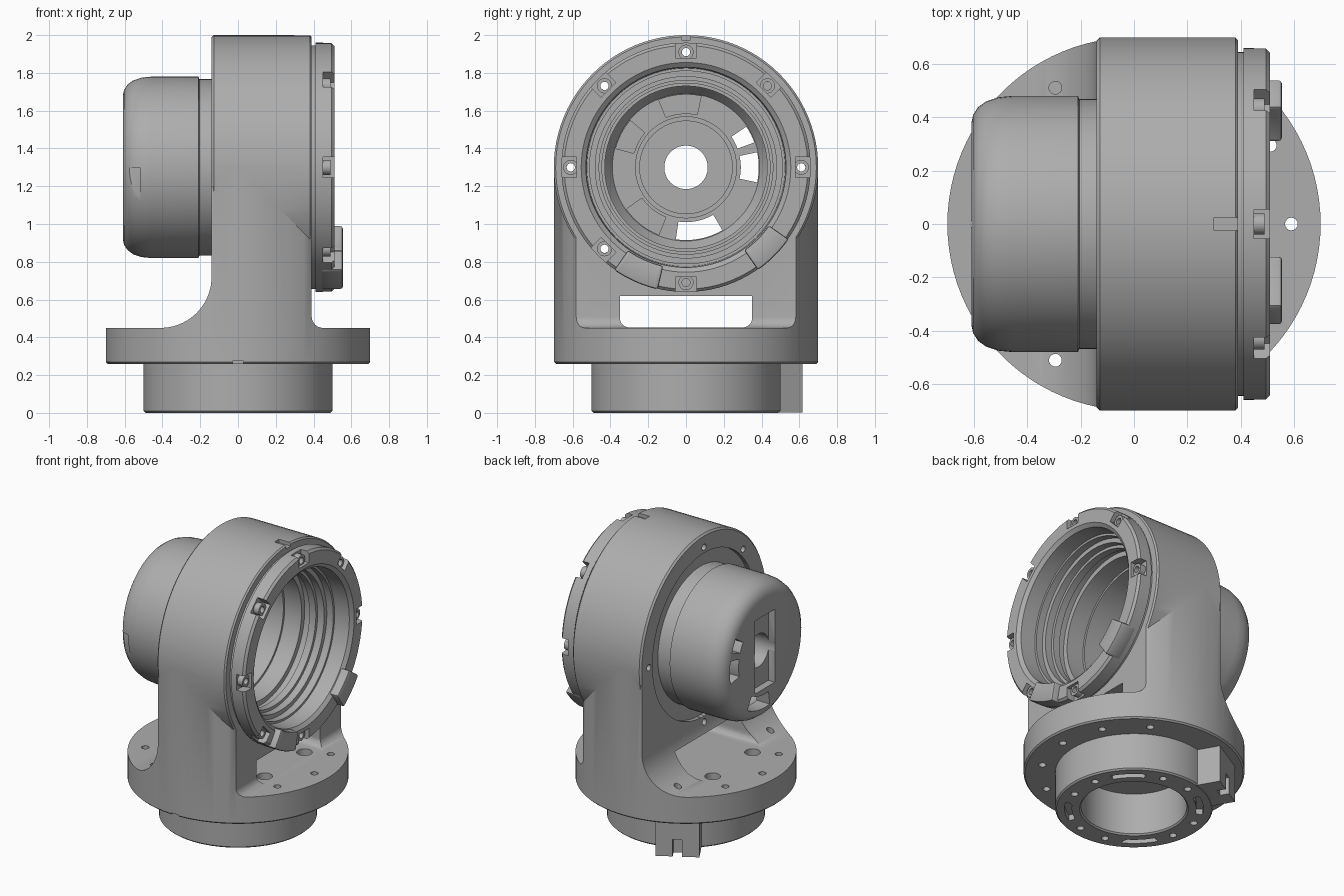
import bpy, bmesh
from math import sin, cos, radians, pi
from mathutils import Vector, Matrix

if "Cube" in bpy.data.objects:
    bpy.data.objects.remove(bpy.data.objects["Cube"])

grey = bpy.data.materials.new("machined grey")
grey.use_nodes = True
colour = (0.42, 0.42, 0.42, 1)
grey.diffuse_color = colour
grey.node_tree.nodes["Principled BSDF"].inputs["Base Color"].default_value = colour

AXIS_Z = 1.3  # height of the horizontal bore axis


def revolve(bm, profile, axis="x", a0=0, a1=360, centre=(0, 0), steps=96):
    """Turn a closed (axial, radius) profile about the bore or upright axis."""
    full = a1 - a0 >= 360
    rings = []
    for i in range(steps if full else steps + 1):
        a = radians(a0 + (a1 - a0) * i / steps)
        ring = []
        for t, r in profile:
            u, v = centre[0] + r * cos(a), centre[1] + r * sin(a)
            ring.append(bm.verts.new((t, u, AXIS_Z + v) if axis == "x" else (u, v, t)))
        rings.append(ring)
    n = len(profile)
    for i in range(steps):
        p, q = rings[i], rings[(i + 1) % len(rings)]
        for j in range(n):
            k = (j + 1) % n
            bm.faces.new((p[j], p[k], q[k], q[j]))
    if not full:
        bm.faces.new(rings[0])
        bm.faces.new(rings[-1])
    bmesh.ops.remove_doubles(bm, verts=sum(rings, []), dist=1e-5)


def rod(bm, t0, t1, r, axis="x", centre=(0, 0), steps=96):
    revolve(bm, [(t0, 0), (t0, r), (t1, r), (t1, 0)], axis, centre=centre, steps=steps)


def sector(bm, t0, t1, r0, r1, a0, a1, axis="x"):
    revolve(bm, [(t0, r0), (t0, r1), (t1, r1), (t1, r0)], axis, a0, a1, steps=12)


def box(bm, lo, hi, turn=Matrix()):
    lo, hi = Vector(lo), Vector(hi)
    m = turn @ Matrix.Translation((lo + hi) / 2) @ Matrix.Diagonal((hi - lo).to_4d())
    bmesh.ops.create_cube(bm, size=1, matrix=m)


def about_bore(angle):
    return Matrix.Translation((0, 0, AXIS_Z)) @ Matrix.Rotation(radians(angle), 4, "X")


def finish(name, bm):
    bmesh.ops.recalc_face_normals(bm, faces=bm.faces)
    mesh = bpy.data.meshes.new(name)
    bm.to_mesh(mesh)
    bm.free()
    mesh.materials.append(grey)
    ob = bpy.data.objects.new(name, mesh)
    bpy.context.collection.objects.link(ob)
    return ob


def select(ob):
    bpy.ops.object.select_all(action="DESELECT")
    ob.select_set(True)
    bpy.context.view_layer.objects.active = ob


def combine(ob, bm, operation="DIFFERENCE"):
    tool = finish("cutter", bm)
    tool.hide_render = True
    mod = ob.modifiers.new("boolean", "BOOLEAN")
    mod.operation, mod.solver, mod.object = operation, "EXACT", tool
    select(ob)
    bpy.ops.object.modifier_apply(modifier=mod.name)
    bpy.data.objects.remove(tool)


def smooth(ob):
    select(ob)
    bpy.ops.object.shade_smooth_by_angle(angle=radians(28))


# Yoke: side outline with fillets, trimmed by the round base
outline = [(-0.8, 0.26), (0.8, 0.26), (0.8, 0.45)]
outline += [(0.45 - 0.06 * sin(a), 0.51 - 0.06 * cos(a)) for a in [pi / 16 * i for i in range(9)]]
outline += [(0.39, 1.29), (-0.14, 1.29)]
outline += [(-0.41 + 0.27 * cos(a), 0.72 - 0.27 * sin(a)) for a in [pi / 40 * i for i in range(21)]]
outline += [(-0.8, 0.45)]
bm = bmesh.new()
face = bm.faces.new([bm.verts.new((x, -0.9, z)) for x, z in outline])
new = bmesh.ops.extrude_face_region(bm, geom=[face])["geom"]
bmesh.ops.translate(bm, vec=(0, 1.8, 0), verts=[v for v in new if isinstance(v, bmesh.types.BMVert)])
yoke = finish("yoke_housing", bm)

bm = bmesh.new()
revolve(bm, [(0.26, 0), (0.26, 0.69), (0.27, 0.7), (1.5, 0.7), (1.5, 0)], "z")
combine(yoke, bm, "INTERSECT")

# Round housing on top of the legs
bm = bmesh.new()
revolve(bm, [(-0.14, 0), (-0.14, 0.688), (-0.128, 0.7), (0.38, 0.7), (0.39, 0.69), (0.39, 0)])
combine(yoke, bm, "UNION")

# Bore and shallow rear recess
bm = bmesh.new()
revolve(bm, [(-0.3, 0), (-0.3, 0.57), (-0.11, 0.57), (-0.11, 0.535), (0.6, 0.535), (0.6, 0)])
combine(yoke, bm)

# Window between the legs, with rounded lower corners
bm = bmesh.new()
box(bm, (-0.9, -0.35, 0.452), (0.9, 0.35, 0.62))
low = [e for e in bm.edges if all(v.co.z < 0.5 for v in e.verts)
       and abs(e.verts[0].co.x - e.verts[1].co.x) > 1]
bmesh.ops.bevel(bm, geom=low, offset=0.05, segments=6, affect="EDGES", profile=0.5)
combine(yoke, bm)

# Bolt holes, floor holes, alignment notches
bolt_angles = [0, 45, 90, 135, 180, 225, 270]
bm = bmesh.new()
for a in bolt_angles:
    rod(bm, -0.3, 0.6, 0.022, centre=(0.61 * cos(radians(a)), 0.61 * sin(radians(a))), steps=16)
for i in range(12):
    a = radians(30 * i)
    rod(bm, 0.2, 0.5, 0.024, "z", (0.59 * cos(a), 0.59 * sin(a)), 16)
for x in (-0.36, 0.36):
    for y in (-0.22, 0.22):
        rod(bm, 0.36, 0.6, 0.05, "z", (x, y), 24)
box(bm, (0.3, -0.025, 1.975), (0.5, 0.025, 2.1))
box(bm, (-0.03, -0.8, 0.2), (0.03, -0.67, 0.275))
combine(yoke, bm)
smooth(yoke)

# Front flange ring with notches at the bolts
bm = bmesh.new()
revolve(bm, [(0.38, 0.525), (0.38, 0.645), (0.41, 0.645), (0.41, 0.66), (0.495, 0.66),
             (0.51, 0.645), (0.51, 0.555), (0.49, 0.53)])
flange = finish("front_flange", bm)
bm = bmesh.new()
for a in bolt_angles:
    box(bm, (0.45, 0.58, -0.055), (0.6, 0.8, 0.055), about_bore(a))
combine(flange, bm)
bm = bmesh.new()
for a in bolt_angles:
    rod(bm, 0.3, 0.6, 0.022, centre=(0.61 * cos(radians(a)), 0.61 * sin(radians(a))), steps=16)
combine(flange, bm)
smooth(flange)

# Screw collars in the notches
for i, a in enumerate(bolt_angles):
    bm = bmesh.new()
    c = (0.61 * cos(radians(a)), 0.61 * sin(radians(a)))
    revolve(bm, [(0.445, 0.022), (0.445, 0.04), (0.49, 0.04), (0.49, 0.022)], centre=c, steps=20)
    smooth(finish(f"screw_collar_{i + 1}", bm))

# Two raised stop tabs low on the flange
for name, a0, a1 in (("back_stop_tab", 305, 325), ("front_stop_tab", 235, 257)):
    bm = bmesh.new()
    sector(bm, 0.44, 0.555, 0.535, 0.663, a0, a1)
    bmesh.ops.recalc_face_normals(bm, faces=bm.faces)
    sharp = [e for e in bm.edges if e.calc_face_angle(0) > 1]
    bmesh.ops.bevel(bm, geom=sharp, offset=0.012, segments=2, affect="EDGES", profile=0.5)
    smooth(finish(name, bm))

# Rear can, stepped inside, with a hub at the closed end
bm = bmesh.new()
revolve(bm, [(-0.61, 0.115), (-0.61, 0.38), (-0.603, 0.41), (-0.585, 0.438), (-0.555, 0.46),
             (-0.51, 0.475), (-0.46, 0.48), (-0.21, 0.48), (-0.205, 0.468), (-0.11, 0.468),
             (-0.11, 0.56), (0.38, 0.56), (0.38, 0.51), (0.33, 0.51), (0.33, 0.48),
             (0.28, 0.48), (0.28, 0.46), (0.23, 0.46), (0.23, 0.48), (0.18, 0.48),
             (0.18, 0.445), (0.05, 0.445), (0.05, 0.43), (-0.45, 0.43), (-0.51, 0.39),
             (-0.51, 0.27), (-0.44, 0.27), (-0.44, 0.245), (-0.455, 0.245), (-0.455, 0.115)])
can = finish("rear_can", bm)
bm = bmesh.new()
box(bm, (-0.7, -0.11, AXIS_Z - 0.25), (-0.56, 0.11, AXIS_Z + 0.26))
for a0, a1 in ((-12, 12), (20, 34), (262, 300)):
    sector(bm, -0.7, -0.4, 0.29, 0.385, a0, a1)
for a0, a1 in ((78, 112), (140, 165), (215, 248)):
    sector(bm, -0.535, -0.4, 0.285, 0.385, a0, a1)
box(bm, (-0.585, -0.55, 1.1), (-0.52, -0.445, 1.3))
combine(can, bm)
smooth(can)

# Lower spigot with a blind bore and a keyed lug
bm = bmesh.new()
revolve(bm, [(0.3, 0), (0.3, 0.335), (0.01, 0.335), (0, 0.345), (0, 0.49), (0.01, 0.5),
             (0.32, 0.5), (0.32, 0)], "z")
spigot = finish("base_spigot", bm)
turn = Matrix.Rotation(radians(120), 4, "Z")
bm = bmesh.new()
box(bm, (0.42, -0.14, 0.002), (0.63, 0.14, 0.28), turn)
combine(spigot, bm, "UNION")
bm = bmesh.new()
box(bm, (0.57, -0.03, -0.1), (0.7, 0.03, 0.12), turn)
for i in range(4):
    sector(bm, -0.1, 0.04, 0.395, 0.44, 90 * i + 30, 90 * i + 60, "z")
    for a in (90 * i - 14, 90 * i + 14):
        rod(bm, -0.1, 0.06, 0.024, "z", (0.42 * cos(radians(a)), 0.42 * sin(radians(a))), 16)
combine(spigot, bm)
# Open the yoke floor over the spigot's blind bore
bm = bmesh.new()
rod(bm, 0.1, 0.3, 0.4, "z")
combine(yoke, bm)
smooth(spigot)
smooth(yoke)
